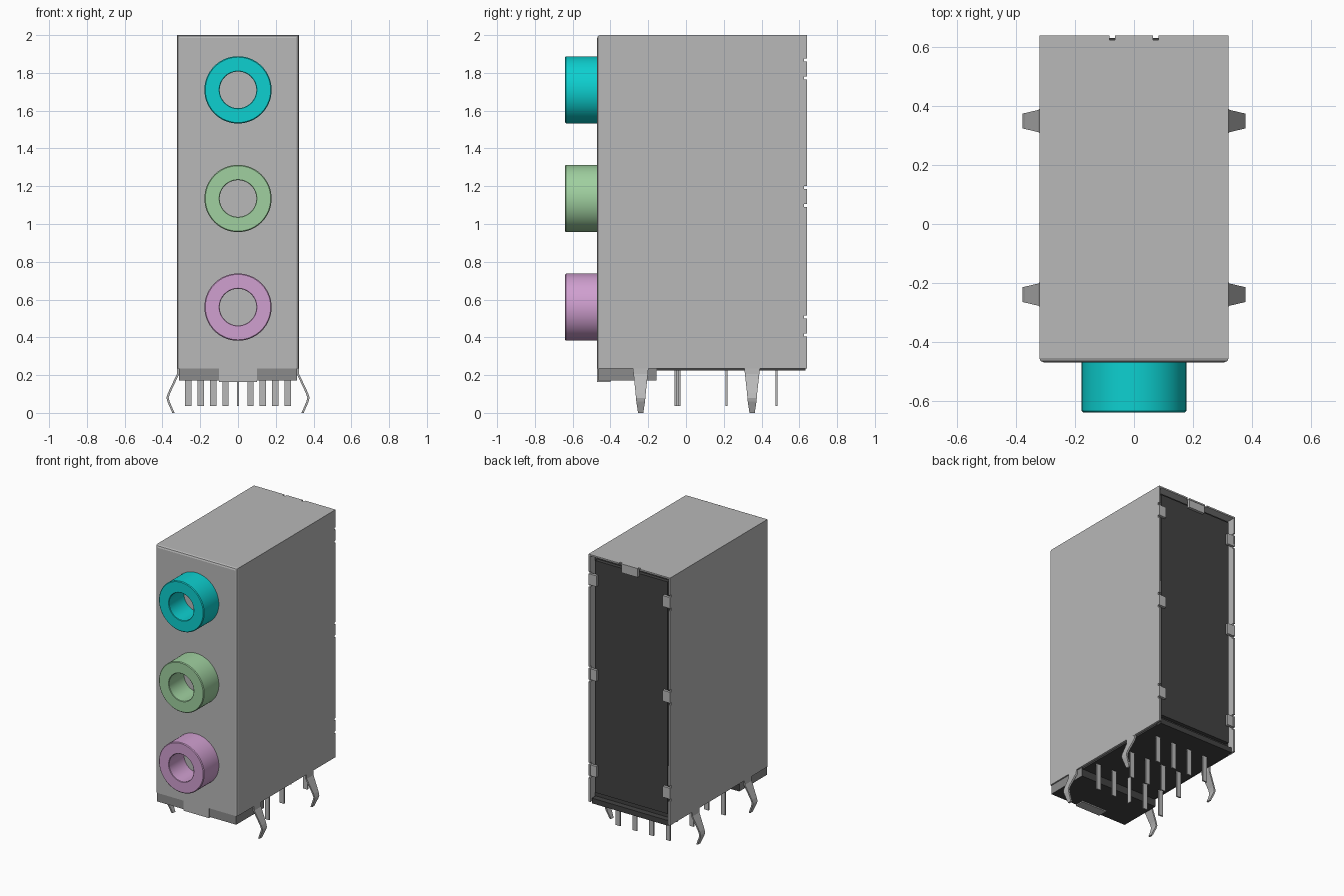
import bpy, bmesh, math
from mathutils import Vector, Matrix

cube = bpy.data.objects.get("Cube")
if cube:
    bpy.data.objects.remove(cube, do_unlink=True)


def material(name, r, g, b):
    m = bpy.data.materials.new(name)
    m.use_nodes = True
    m.diffuse_color = (r, g, b, 1)
    m.node_tree.nodes["Principled BSDF"].inputs["Base Color"].default_value = (r, g, b, 1)
    return m


steel = material("steel grey", 0.48, 0.48, 0.48)
black = material("housing black", 0.055, 0.055, 0.055)
mid = material("foot grey", 0.26, 0.26, 0.26)
teal = material("teal", 0.004, 0.63, 0.63)
green = material("pale green", 0.35, 0.63, 0.35)
pink = material("pink violet", 0.63, 0.35, 0.63)


def finish(name, bm, *mats):
    bmesh.ops.recalc_face_normals(bm, faces=bm.faces)
    me = bpy.data.meshes.new(name)
    bm.to_mesh(me)
    bm.free()
    for m in mats:
        me.materials.append(m)
    ob = bpy.data.objects.new(name, me)
    bpy.context.collection.objects.link(ob)
    return ob


def add_box(bm, x0, x1, y0, y1, z0, z1):
    centre = Vector((x0 + x1, y0 + y1, z0 + z1)) / 2
    size = Matrix.Diagonal((x1 - x0, y1 - y0, z1 - z0, 1))
    bmesh.ops.create_cube(bm, size=1, matrix=Matrix.Translation(centre) @ size)


def box(name, mat, *bounds):
    bm = bmesh.new()
    add_box(bm, *bounds)
    return finish(name, bm, mat)


W, FRONT, BACK, BASE, TOP, T = 0.322, -0.47, 0.64, 0.235, 2.0, 0.015
TAB_Z = (0.46, 1.145, 1.82)

# Sheet metal shell, open at the back and underneath
bm = bmesh.new()
add_box(bm, -W, W, FRONT, BACK, BASE, TOP)
bm.normal_update()
bmesh.ops.delete(bm, geom=[f for f in bm.faces if f.normal.y > 0.9 or f.normal.z < -0.9],
                 context='FACES')
edges = [e for e in bm.edges if all(v.co.y < FRONT + 0.01 for v in e.verts)
         and not all(v.co.z < BASE + 0.01 for v in e.verts)]
bmesh.ops.bevel(bm, geom=edges, offset=T, segments=2, affect='EDGES', profile=0.5)
shell = finish("shell", bm, steel)
solid = shell.modifiers.new("sheet", 'SOLIDIFY')
solid.thickness = T
solid.offset = -1

# Relief notches beside every folded tab
bm = bmesh.new()
for z in TAB_Z:
    for s in (-1, 1):
        zc = z + s * 0.047
        for side in (-1, 1):
            xs = sorted((side * (W - 0.03), side * (W + 0.02)))
            add_box(bm, *xs, BACK - T, BACK + 0.02, zc - 0.008, zc + 0.008)
for s in (-1, 1):
    add_box(bm, s * 0.074 - 0.009, s * 0.074 + 0.009, BACK - T, BACK + 0.02, TOP - 0.03, TOP + 0.02)
cutter = finish("notch_cutter", bm)
cutter.hide_render = True
cutter.hide_set(True)
cut = shell.modifiers.new("notches", 'BOOLEAN')
cut.operation = 'DIFFERENCE'
cut.solver = 'EXACT'
cut.object = cutter

# Folded tabs that hold the back cover
bm = bmesh.new()
for z in TAB_Z:
    for side in (-1, 1):
        xs = sorted((side * 0.262, side * (W - 0.004)))
        add_box(bm, *xs, 0.618, 0.637, z - 0.039, z + 0.039)
add_box(bm, -0.064, 0.064, 0.618, 0.637, 1.935, TOP - 0.004)
finish("retaining_tabs", bm, steel)

# Inner housing and back cover
box("housing", black, -0.305, 0.305, -0.45, 0.59, 0.225, 1.98)
box("back_cover", black, -0.285, 0.285, 0.58, 0.617, 0.30, 1.955)
box("back_ledge", black, -0.30, 0.30, 0.58, 0.632, 0.225, 0.262)

# Front foot: grey walls, black underside and rear
bm = bmesh.new()
add_box(bm, -0.312, 0.312, FRONT + 0.004, -0.155, 0.172, 0.24)
bm.normal_update()
for f in bm.faces:
    f.material_index = int(f.normal.z < -0.5 or f.normal.y > 0.5)
finish("front_foot", bm, mid, black)

# Front tab folded under the foot
bm = bmesh.new()
add_box(bm, -0.1, 0.1, FRONT, FRONT + 0.012, 0.168, 0.25)
add_box(bm, -0.1, 0.1, FRONT, -0.40, 0.164, 0.174)
finish("front_tab", bm, steel)

# Socket sleeves, turned from a small profile
STEPS = 64
profile = [(0.178, FRONT + 0.005), (0.178, -0.635), (0.173, -0.64),
           (0.100, -0.64), (0.097, -0.637), (0.097, FRONT + 0.005)]
for name, z, mat in (("upper", 1.71, teal), ("middle", 1.135, green), ("lower", 0.56, pink)):
    bm = bmesh.new()
    rings = [[bm.verts.new((r * math.cos(a), y, z + r * math.sin(a)))
              for a in (math.tau * i / STEPS for i in range(STEPS))] for r, y in profile]
    for k, ring in enumerate(rings):
        nxt = rings[(k + 1) % len(rings)]
        for i in range(STEPS):
            j = (i + 1) % STEPS
            bm.faces.new((ring[i], ring[j], nxt[j], nxt[i]))
    sleeve = finish(name + "_socket_sleeve", bm, mat)
    bpy.ops.object.select_all(action='DESELECT')
    sleeve.select_set(True)
    bpy.context.view_layer.objects.active = sleeve
    bpy.ops.object.shade_smooth_by_angle(angle=math.radians(30))

# Flat contact pins in three rows
bm = bmesh.new()
for y, columns in ((-0.045, (-2, -1, 0, 1, 2)), (0.215, (-1.5, -0.5, 0.5, 1.5)),
                   (0.48, (-1.5, -0.5, 0.5, 1.5))):
    for c in columns:
        x = c * 0.132
        hx, hy = (0.004, 0.017) if c == 0 else (0.017, 0.005)
        add_box(bm, x - hx, x + hx, y - hy, y + hy, 0.037, 0.24)
finish("contact_pins", bm, steel)

# Bent, tapered spring legs: (x, z, half width) along the strip
path = [(0.315, 0.245, 0.042), (0.318, 0.205, 0.038), (0.365, 0.105, 0.027),
        (0.373, 0.08, 0.025), (0.368, 0.06, 0.023), (0.342, 0.006, 0.014)]
for side, label in ((1, "left"), (-1, "right")):
    for y, place in ((-0.24, "front"), (0.35, "rear")):
        bm = bmesh.new()
        rows = [[bm.verts.new((side * (x + dx), y + s * h, z))
                 for dx, s in ((-0.006, -1), (0.006, -1), (0.006, 1), (-0.006, 1))]
                for x, z, h in path]
        for a, b in zip(rows, rows[1:]):
            for i in range(4):
                j = (i + 1) % 4
                bm.faces.new((a[i], a[j], b[j], b[i]))
        bm.faces.new(rows[0])
        bm.faces.new(rows[-1])
        lowest = min(v.co.z for v in bm.verts)
        bmesh.ops.translate(bm, verts=rows[-1], vec=(0, 0, -lowest))
        finish(f"{place}_{label}_spring_leg", bm, steel)
